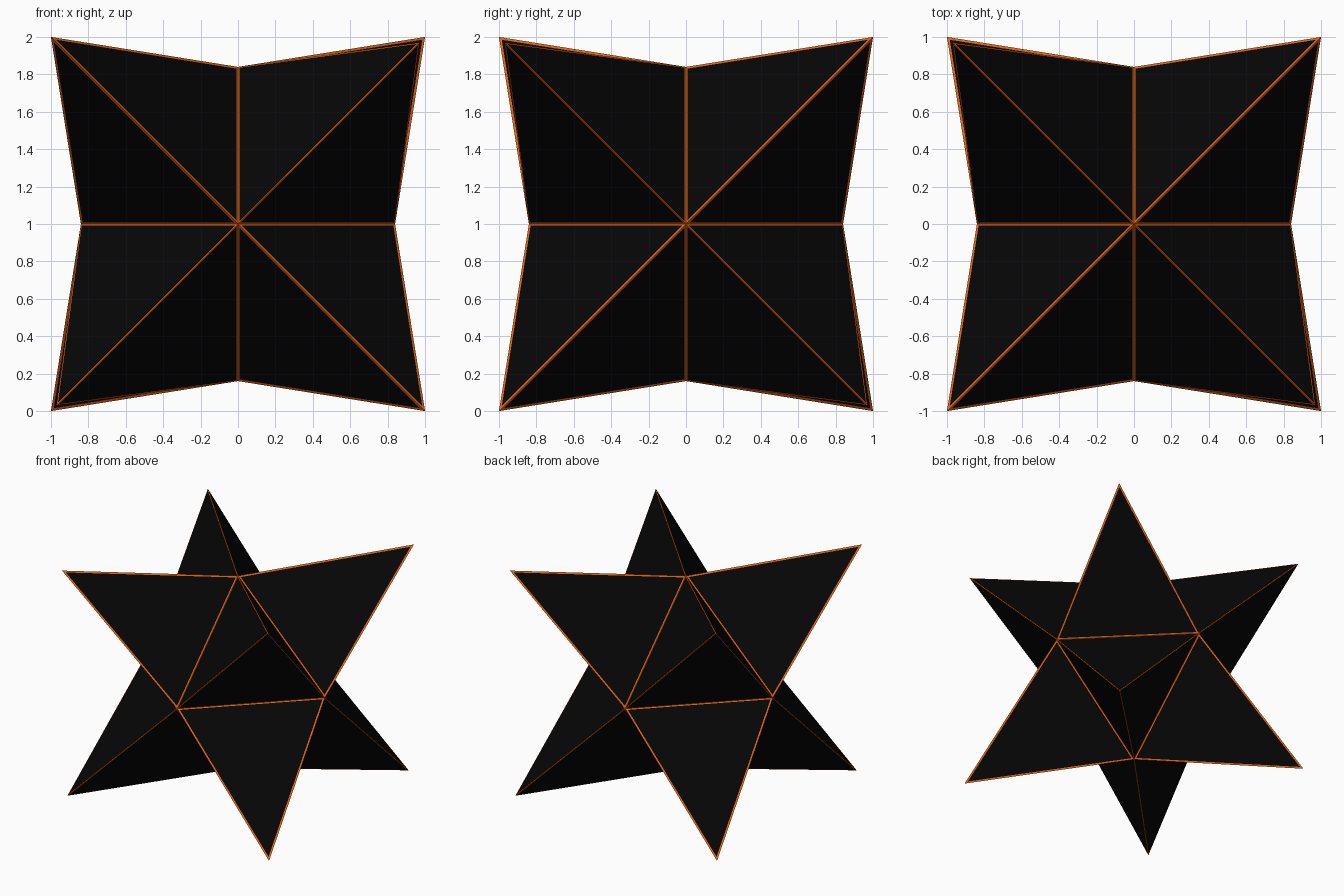
import bpy, bmesh
from mathutils import Vector

if "Cube" in bpy.data.objects:
    bpy.data.objects.remove(bpy.data.objects["Cube"])


def material(name, rgb):
    m = bpy.data.materials.new(name)
    m.diffuse_color = (*rgb, 1)
    m.use_nodes = True
    m.node_tree.nodes["Principled BSDF"].inputs["Base Color"].default_value = m.diffuse_color
    return m


black = material("black_panel", (0.0018, 0.0018, 0.0018))
orange = material("orange_edge", (0.8, 0.13, 0.006))

CORE = 0.84                  # distance of the valley corners from the centre
CENTRE = Vector((0, 0, 1))


def spike_face(bm, a, b, tip, valley, ridge):
    """One triangle: black panel framed by thin orange strips, coplanar."""
    outer = [a, b, tip]
    area2 = (b - a).cross(tip - a).length
    # barycentric inset: strip width divided by the height above that edge
    ka = ridge * (tip - b).length / area2
    kb = ridge * (tip - a).length / area2
    kt = valley * (b - a).length / area2
    rest = 1 - ka - kb - kt
    shift = a * ka + b * kb + tip * kt
    vo = [bm.verts.new(p + CENTRE) for p in outer]
    vi = [bm.verts.new(p * rest + shift + CENTRE) for p in outer]
    faces = [bm.faces.new(vi)]
    for i in range(3):
        j = (i + 1) % 3
        f = bm.faces.new((vo[i], vo[j], vi[j], vi[i]))
        f.material_index = 1
        faces.append(f)
    for f in faces:          # face outward
        f.normal_update()
        if f.normal.dot(a + b + tip) < 0:
            f.normal_flip()


def spikes(name, sign, size, valley, ridge):
    """Four spikes on alternating cube corners."""
    bm = bmesh.new()
    for x in (-1, 1):
        for y in (-1, 1):
            z = sign * x * y
            tip = Vector((x, y, z)) * size
            base = [Vector((x * CORE, 0, 0)), Vector((0, y * CORE, 0)), Vector((0, 0, z * CORE))]
            for i in range(3):
                spike_face(bm, base[i], base[(i + 1) % 3], tip, valley, ridge)
    bmesh.ops.remove_doubles(bm, verts=bm.verts, dist=1e-5)
    me = bpy.data.meshes.new(name)
    bm.to_mesh(me)
    bm.free()
    me.materials.append(black)
    me.materials.append(orange)
    bpy.context.collection.objects.link(bpy.data.objects.new(name, me))


spikes("large_spikes", 1, 1.0, 0.011, 0.014)
spikes("small_spikes", -1, 0.97, 0.009, 0.007)
